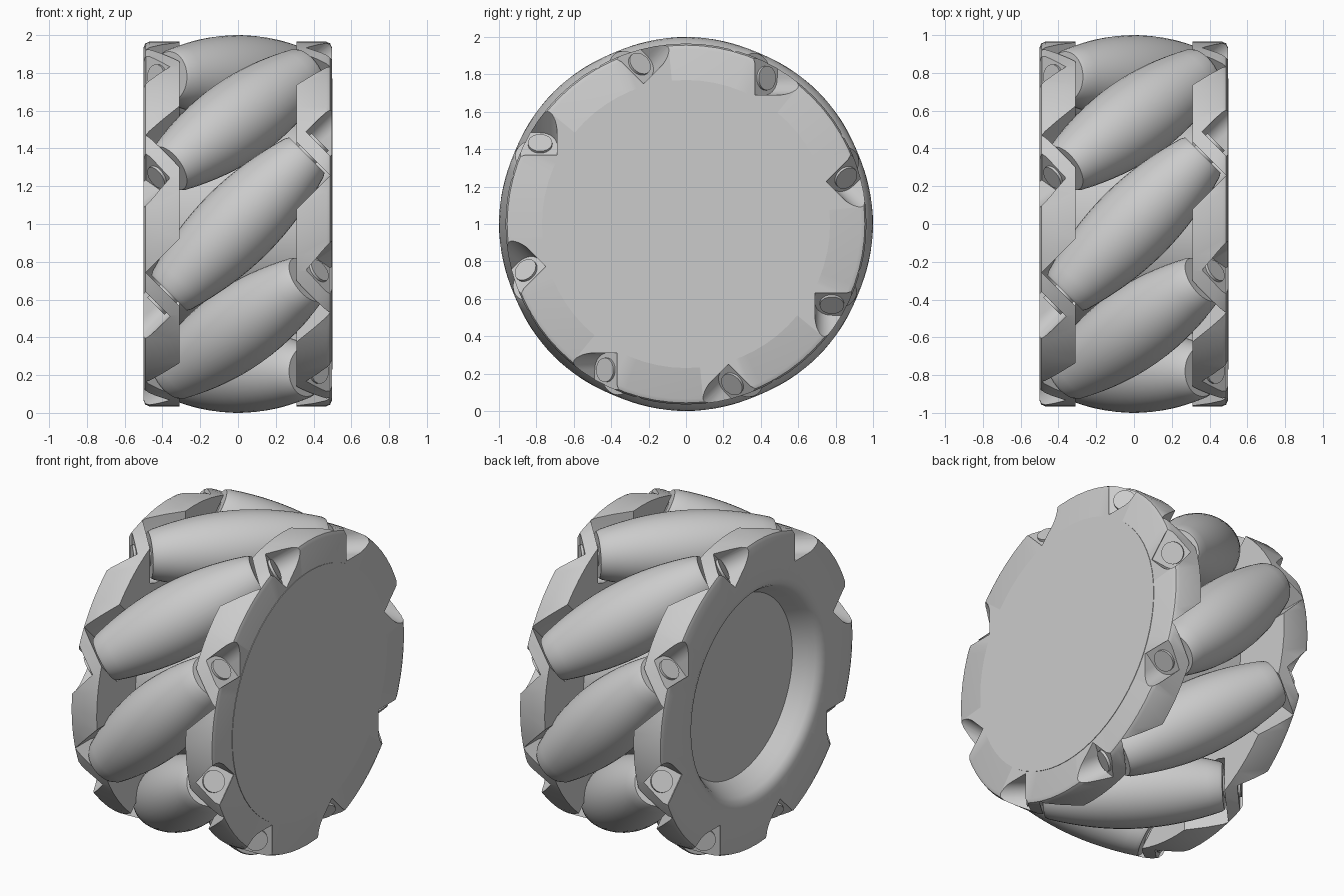
import bpy, bmesh, math
from mathutils import Matrix, Vector

cube = bpy.data.objects.get("Cube")
if cube:
    bpy.data.objects.remove(cube, do_unlink=True)

COUNT = 8          # rollers around the wheel
RING = 0.78        # radius of the roller centres
TILT = math.radians(45)

grey = bpy.data.materials.new("plain_grey")
grey.use_nodes = True
tone = (0.6, 0.6, 0.6, 1)
grey.diffuse_color = tone
grey.node_tree.nodes["Principled BSDF"].inputs["Base Color"].default_value = tone


def make(name, bm, smooth=30):
    bmesh.ops.recalc_face_normals(bm, faces=bm.faces[:])
    mesh = bpy.data.meshes.new(name)
    bm.to_mesh(mesh)
    bm.free()
    mesh.materials.append(grey)
    obj = bpy.data.objects.new(name, mesh)
    bpy.context.collection.objects.link(obj)
    shade(obj, smooth)
    return obj


def shade(obj, angle):
    bpy.ops.object.select_all(action="DESELECT")
    obj.select_set(True)
    bpy.context.view_layer.objects.active = obj
    bpy.ops.object.shade_smooth_by_angle(angle=math.radians(angle))


def revolve(bm, profile, segments, matrix):
    """Spin (radius, height) points about local z; the ends lie on the axis."""
    verts = [bm.verts.new((r, 0, h)) for r, h in profile]
    edges = [bm.edges.new(pair) for pair in zip(verts, verts[1:])]
    bmesh.ops.spin(bm, geom=verts + edges, cent=(0, 0, 0), axis=(0, 0, 1),
                   angle=math.tau, steps=segments, use_duplicate=False)
    bmesh.ops.remove_doubles(bm, verts=bm.verts[:], dist=0.0001)
    bmesh.ops.transform(bm, matrix=matrix, verts=bm.verts[:])


def prism(bm, outline, low, high, matrix):
    """Extrude an outline along local z."""
    bottom = [bm.verts.new(matrix @ Vector((x, y, low))) for x, y in outline]
    top = [bm.verts.new(matrix @ Vector((x, y, high))) for x, y in outline]
    bm.faces.new(bottom)
    bm.faces.new(top[::-1])
    n = len(outline)
    for i in range(n):
        j = (i + 1) % n
        bm.faces.new((bottom[i], top[i], top[j], bottom[j]))


def roller_frame(k):
    """Local x points outward, local z runs along the tilted axle."""
    out = Vector((0, -1, 0))
    axle = Vector((math.cos(TILT), 0, math.sin(TILT)))
    side = axle.cross(out)
    base = Matrix((out, side, axle)).transposed().to_4x4()
    base.translation = out * RING
    turn = Matrix.Rotation(math.tau * k / COUNT, 4, "X")
    return Matrix.Translation((0, 0, 1)) @ turn @ base


def arc(radius, start, end, steps=10):
    return [(radius * math.cos(a), radius * math.sin(a)) for a in
            (math.radians(start + (end - start) * i / steps) for i in range(steps + 1))]


frames = [roller_frame(k) for k in range(COUNT)]
flip = Matrix.Rotation(math.pi, 4, "X")
wheel = Matrix.Translation((0, 0, 1)) @ Matrix.Rotation(math.pi / 2, 4, "Y")

# Hub body: two rims on a core, dished on the left-hand end
bm = bmesh.new()
revolve(bm, [(0, -0.35), (0.56, -0.35), (0.6, -0.42), (0.625, -0.465), (0.645, -0.487),
             (0.68, -0.5), (0.935, -0.5), (0.956, -0.491), (0.965, -0.47), (0.965, -0.31),
             (0.58, -0.31), (0.58, 0.31), (0.965, 0.31), (0.965, 0.467),
             (0.956, 0.488), (0.935, 0.497), (0, 0.497)], 72, wheel)
hub = make("wheel_hub", bm)

# Roller clearances and axle pockets cut from the rims
W, N = 0.163, 0.09
clearance = [(0.5, -W), (0.5, W)] + arc(W, 90, 270)
pocket = [(0.5, -N), (0.5, N), (-N, N)] + arc(N, 180, 270)
bm_clear, bm_pocket = bmesh.new(), bmesh.new()
for frame in frames:
    prism(bm_clear, clearance, -0.527, 0.527, frame)
    for end in (Matrix.Identity(4), flip):
        prism(bm_pocket, pocket, 0.6, 0.95, frame @ end)
for name, cut in (("clearance_cutter", bm_clear), ("pocket_cutter", bm_pocket)):
    cutter = make(name, cut)
    cutter.hide_render = True
    mod = hub.modifiers.new(name, "BOOLEAN")
    mod.operation, mod.solver, mod.object = "DIFFERENCE", "EXACT", cutter
    mod.use_self = True
    bpy.context.view_layer.objects.active = hub
    bpy.ops.object.modifier_apply(modifier=mod.name)
    bpy.data.objects.remove(cutter, do_unlink=True)
shade(hub, 30)

# Cover disc on the right-hand end
bm = bmesh.new()
revolve(bm, [(0, 0.48), (0.77, 0.48), (0.77, 0.5), (0, 0.5)], 64, wheel)
make("cover_disc", bm)

# Barrel rollers, curved so that together they roll on one circle, and their pins
HALF, STEPS = 0.495, 16
barrel = []
for i in range(STEPS + 1):
    s = HALF * (2 * i / STEPS - 1)
    barrel.append((1 - math.hypot(RING, s * math.sin(TILT)), s))
end_radius = barrel[0][0] - 0.012
barrel = [(0, -0.515), (end_radius, -0.515)] + barrel + [(end_radius, 0.515), (0, 0.515)]
for k, frame in enumerate(frames, 1):
    bm = bmesh.new()
    revolve(bm, barrel, 36, frame)
    make(f"roller_{k}", bm)
    bm = bmesh.new()
    revolve(bm, [(0, -0.615), (0.065, -0.615), (0.065, 0.615), (0, 0.615)], 24, frame)
    make(f"axle_pin_{k}", bm)
